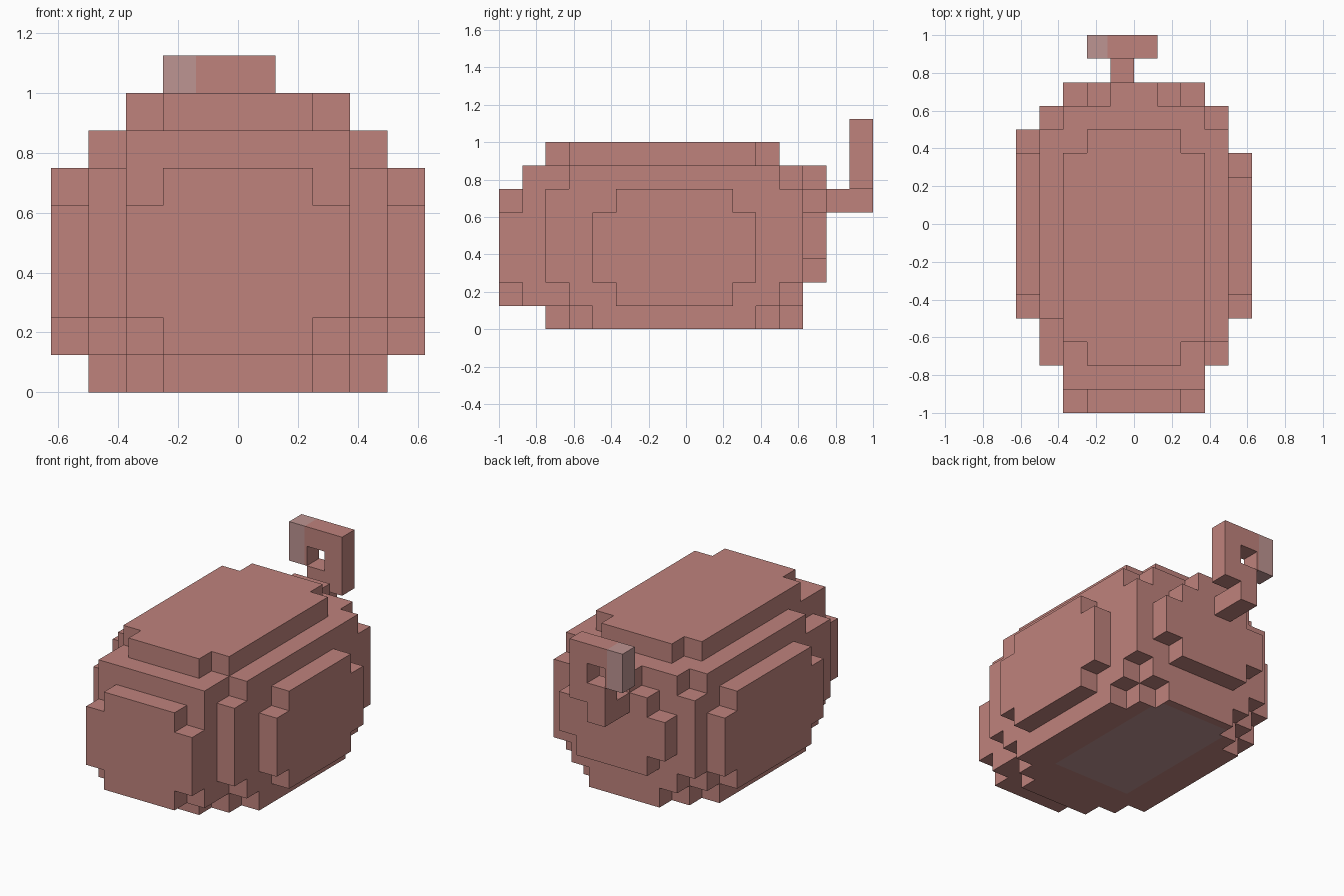
import bpy, bmesh
from mathutils import Vector

U = 0.125  # edge length of one cube of the grid

if "Cube" in bpy.data.objects:
    bpy.data.objects.remove(bpy.data.objects["Cube"], do_unlink=True)


def material(name, rgb):
    mat = bpy.data.materials.new(name)
    mat.use_nodes = True
    color = (*rgb, 1.0)
    mat.diffuse_color = color
    mat.node_tree.nodes["Principled BSDF"].inputs["Base Color"].default_value = color
    return mat


PINK = material("dusty pink", (0.52, 0.225, 0.203))
GREY = material("greyish pink", (0.51, 0.297, 0.287))


def block(x0, x1, y0, y1, z0, z1):
    """All grid cells inside a box, in grid units."""
    return {(x, y, z) for x in range(x0, x1) for y in range(y0, y1) for z in range(z0, z1)}


def sym(half, y0, y1, z0, z1):
    return block(-half, half, y0, y1, z0, z1)


def skin(cells):
    """Outer faces of a set of cells, merged into large flat faces."""
    bm = bmesh.new()
    for cell in cells:
        for axis in range(3):
            for side in (0, 1):
                near = list(cell)
                near[axis] += 2 * side - 1
                if tuple(near) in cells:
                    continue
                a, b = (axis + 1) % 3, (axis + 2) % 3
                corners = []
                for i, j in ((0, 0), (1, 0), (1, 1), (0, 1)):
                    p = list(cell)
                    p[axis] += side
                    p[a] += i
                    p[b] += j
                    corners.append(bm.verts.new(Vector(p) * U))
                bm.faces.new(corners if side else corners[::-1])
    bmesh.ops.remove_doubles(bm, verts=bm.verts, dist=0.001)
    bmesh.ops.dissolve_limit(bm, angle_limit=0.01, verts=bm.verts, edges=bm.edges)
    return bm


def cut(bm, faces, point, normal):
    geom = set(faces)
    for f in faces:
        geom.update(f.edges)
        geom.update(f.verts)
    bmesh.ops.bisect_plane(bm, geom=list(geom), plane_co=point, plane_no=normal)


def finish(bm, name):
    mesh = bpy.data.meshes.new(name)
    bm.to_mesh(mesh)
    bm.free()
    mesh.materials.append(PINK)
    mesh.materials.append(GREY)
    obj = bpy.data.objects.new(name, mesh)
    bpy.context.collection.objects.link(obj)
    return obj


# Body core: stepped tiers rounding off every edge
body = sym(3, -7, 5, 1, 7)
body |= sym(4, -6, 5, 2, 6) | sym(4, -5, 4, 1, 2)
body |= block(0, 4, -5, 4, 6, 7) | block(-4, 0, -4, 4, 6, 7)
# Top cap
body |= sym(3, -5, 3, 7, 8) | sym(2, -6, 4, 7, 8)
# Underside
body |= sym(4, -4, 3, 0, 1) | sym(3, -5, 4, 0, 1) | sym(2, -6, 5, 0, 1)
# Front plate
body |= sym(3, -8, -7, 2, 5) | sym(2, -8, -7, 1, 6)
# Back plate
body |= sym(3, 5, 6, 3, 5) | sym(2, 5, 6, 2, 6) | sym(1, 5, 6, 6, 7)
# Side plates, the right one a little longer
body |= block(4, 5, -4, 3, 2, 5) | block(4, 5, -3, 2, 1, 6)
body |= block(-5, -4, -4, 4, 2, 5) | block(-5, -4, -3, 3, 1, 6)

# Belly patch cut into the bottom face
bm = skin(body)
X, Y0, Y1 = 0.28, -0.4, 0.57
for point, normal in (((X, 0, 0), (1, 0, 0)), ((-X, 0, 0), (1, 0, 0)),
                      ((0, Y0, 0), (0, 1, 0)), ((0, Y1, 0), (0, 1, 0))):
    cut(bm, [f for f in bm.faces if f.calc_center_median().z < 0.001], point, normal)
for f in bm.faces:
    c = f.calc_center_bounds()
    if c.z < 0.001 and abs(c.x) < X and Y0 < c.y < Y1:
        f.material_index = 1
finish(bm, "body")

# Curly tail: stem, then a ring with a hole
tail = block(-1, 0, 6, 8, 5, 6) | block(-1, 0, 7, 8, 6, 7)
tail |= block(0, 1, 7, 8, 6, 9) | block(-2, 1, 7, 8, 8, 9) | block(-2, -1, 7, 8, 7, 9)
bm = skin(tail)
TIP = -0.14
cut(bm, list(bm.faces), (TIP, 0, 0), (1, 0, 0))
for f in bm.faces:
    if f.calc_center_bounds().x < TIP:
        f.material_index = 1
finish(bm, "tail")
